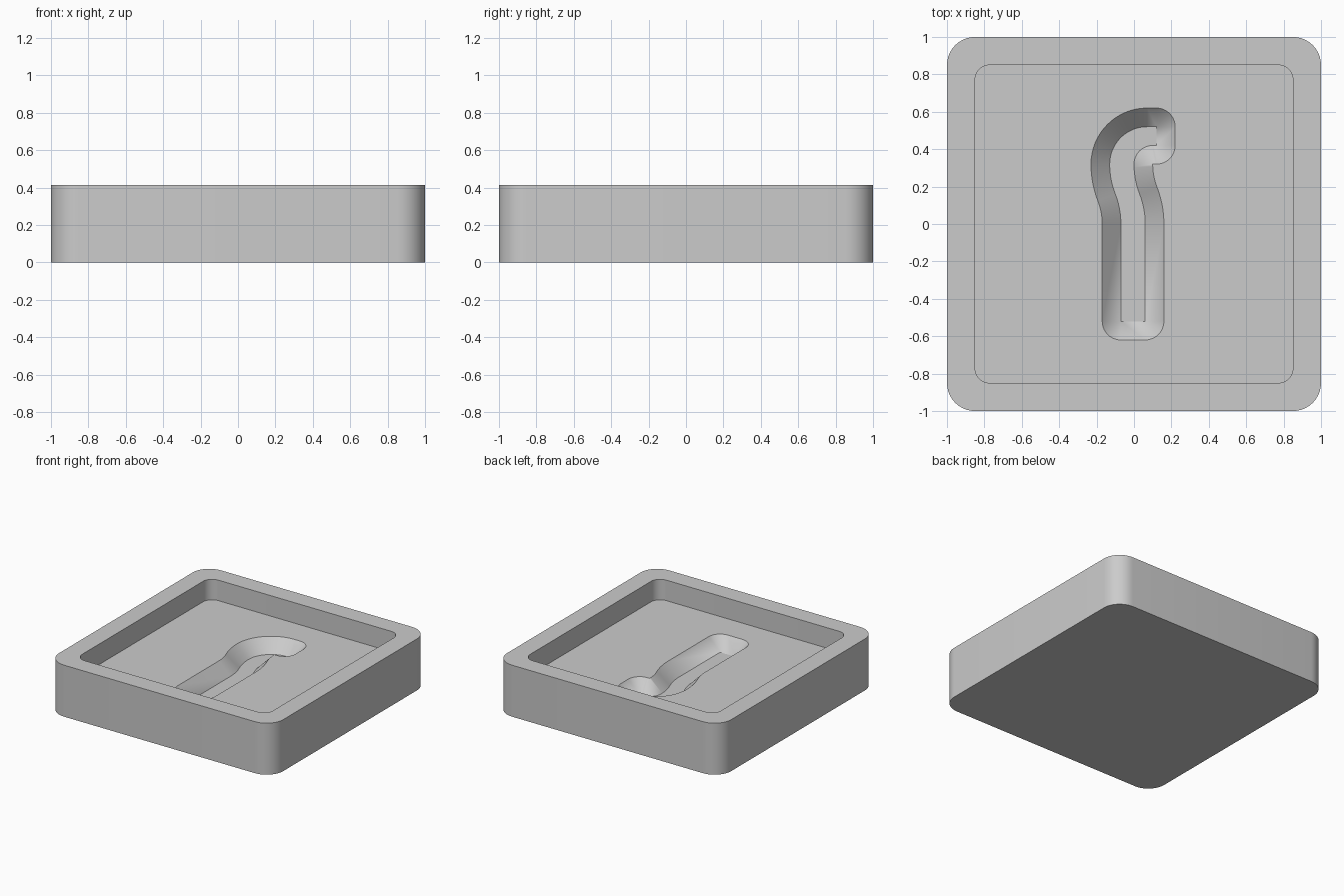
import bpy, bmesh, math

cube = bpy.data.objects.get("Cube")
if cube:
    bpy.data.objects.remove(cube, do_unlink=True)

HEIGHT, FLOOR, GROOVE = 0.415, 0.25, 0.15
DRAFT = 0.1      # sideways run of the groove's sloping walls


def rounded_square(half, radius, steps=10):
    pts = []
    for quarter in range(4):
        mid = math.radians(45 + 90 * quarter)
        cx = math.copysign(half - radius, math.cos(mid))
        cy = math.copysign(half - radius, math.sin(mid))
        for i in range(steps + 1):
            a = math.pi / 2 * (quarter + i / steps)
            pts.append((cx + radius * math.cos(a), cy + radius * math.sin(a)))
    return pts


def arc(cx, cy, radius, start, end, side=1, steps=10):
    """Matching lower and upper groove points; side -1 is a hollow bend."""
    pairs = []
    for i in range(steps + 1):
        a = math.radians(start + (end - start) * i / steps)
        pairs.append([(cx + r * math.cos(a), cy + r * math.sin(a))
                      for r in (radius, radius + side * DRAFT)])
    return pairs


def add_ring(bm, pts, z):
    return [bm.verts.new((x, y, z)) for x, y in pts]


def bridge(bm, a, b):
    n = len(a)
    for i in range(n):
        j = (i + 1) % n
        bm.faces.new((a[i], a[j], b[j], b[i]))


# Hook-shaped groove, counter-clockwise from the lower left corner
BEND = 2 * math.degrees(math.atan(0.06 / 0.32))
R = 0.16 / math.sin(math.radians(BEND))
hook = (arc(-0.07, -0.52, 0, 180, 270)
        + arc(0.06, -0.52, 0, 270, 360)
        + arc(0.06 - R, 0, R, 0, BEND)
        + arc(R, 0.32, R, 180 + BEND, 180, -1)
        + arc(0.1, 0.32, 0.1, 180, 90, -1)
        + arc(0.12, 0.42, 0, -90, 0)
        + arc(0.12, 0.52, 0, 0, 90)
        + arc(0.07, 0.32, 0.2, 90, 180, steps=16)
        + arc(R - 0.13, 0.32, R, 180, 180 + BEND)
        + arc(-0.07 - R, 0, R, BEND, 0, -1))

bm = bmesh.new()

# Tray walls, rim and recess
outer, inner = rounded_square(1, 0.15), rounded_square(0.85, 0.08)
rings = [add_ring(bm, outer, 0), add_ring(bm, outer, HEIGHT),
         add_ring(bm, inner, HEIGHT), add_ring(bm, inner, FLOOR)]
for lower, upper in zip(rings, rings[1:]):
    bridge(bm, lower, upper)
bm.faces.new(rings[0])

# Sloping groove walls
bridge(bm, add_ring(bm, [p[0] for p in hook], GROOVE),
       add_ring(bm, [p[1] for p in hook], FLOOR))
bmesh.ops.remove_doubles(bm, verts=bm.verts[:], dist=0.0005)

# Recess floor around the groove, then the groove bottom
for z in (FLOOR, GROOVE):
    edges = [e for e in bm.edges if e.is_boundary
             and all(abs(v.co.z - z) < 0.001 for v in e.verts)]
    bmesh.ops.triangle_fill(bm, edges=edges, use_beauty=True, normal=(0, 0, 1))
bmesh.ops.recalc_face_normals(bm, faces=bm.faces[:])

mesh = bpy.data.meshes.new("mould_tray")
bm.to_mesh(mesh)
bm.free()
tray = bpy.data.objects.new("mould_tray", mesh)
bpy.context.collection.objects.link(tray)

# Plain grey material
grey = bpy.data.materials.new("light_grey")
grey.use_nodes = True
colour = (0.6, 0.6, 0.6, 1)
grey.diffuse_color = colour
grey.node_tree.nodes["Principled BSDF"].inputs["Base Color"].default_value = colour
mesh.materials.append(grey)

bpy.context.view_layer.objects.active = tray
tray.select_set(True)
bpy.ops.object.shade_smooth_by_angle(angle=math.radians(30))
